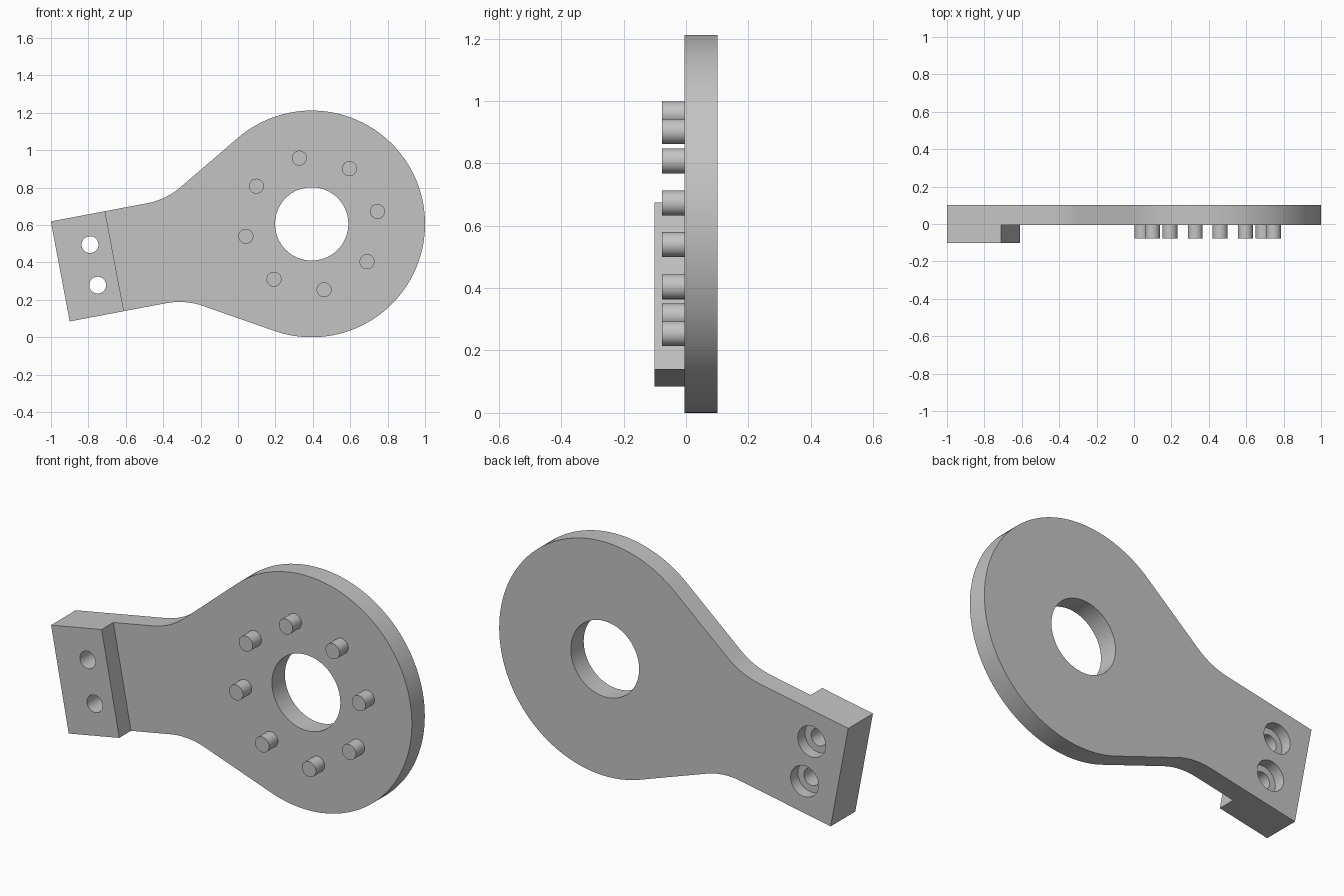
import bpy, bmesh
from math import radians, sin, cos, tan, pi

if "Cube" in bpy.data.objects:
    bpy.data.objects.remove(bpy.data.objects["Cube"])

TILT = radians(10.7)               # arm axis against the horizontal
CX, CZ, R = 0.394, 0.606, 0.606    # disc centre and radius
FRONT, FACE, PEG, BACK = -0.101, -0.005, -0.077, 0.101
END, PAD, HALF = -1.368, -1.073, 0.272   # arm end, pad edge, arm half width
TAPER, FILLET = radians(30), 0.38

grey = bpy.data.materials.new("machined grey")
grey.use_nodes = True
grey.diffuse_color = (0.55, 0.55, 0.55, 1)
grey.node_tree.nodes["Principled BSDF"].inputs["Base Color"].default_value = (0.55, 0.55, 0.55, 1)


def prism(name, outline, y0, y1):
    """Extrude an outline, given along and across the arm axis, from y0 to y1."""
    bm = bmesh.new()
    verts = [bm.verts.new((CX + u * cos(TILT) - v * sin(TILT), y0,
                           CZ + u * sin(TILT) + v * cos(TILT))) for u, v in outline]
    face = bm.faces.new(verts)
    top = bmesh.ops.extrude_face_region(bm, geom=[face])["geom"]
    moved = [g for g in top if isinstance(g, bmesh.types.BMVert)]
    bmesh.ops.translate(bm, verts=moved, vec=(0, y1 - y0, 0))
    bmesh.ops.recalc_face_normals(bm, faces=bm.faces)
    mesh = bpy.data.meshes.new(name)
    bm.to_mesh(mesh)
    bm.free()
    mesh.materials.append(grey)
    obj = bpy.data.objects.new(name, mesh)
    bpy.context.collection.objects.link(obj)
    return obj


def arc(u, v, r, a0, a1, n):
    return [(u + r * cos(a0 + (a1 - a0) * i / n), v + r * sin(a0 + (a1 - a0) * i / n))
            for i in range(n + 1)]


def circle(u, v, r, n):
    return arc(u, v, r, 0, 2 * pi, n)[:-1]


def activate(obj):
    bpy.ops.object.select_all(action="DESELECT")
    obj.select_set(True)
    bpy.context.view_layer.objects.active = obj


def cut(target, cutter):
    cutter.hide_render = True
    mod = target.modifiers.new("cut", "BOOLEAN")
    mod.operation, mod.solver, mod.object = "DIFFERENCE", "EXACT", cutter
    activate(target)
    bpy.ops.object.modifier_apply(modifier=mod.name)
    bpy.data.objects.remove(cutter)


def smooth(obj):
    activate(obj)
    bpy.ops.object.shade_smooth_by_angle(angle=radians(30))


# Upper half of the outline: arm end, fillet, then the disc; mirrored below
tangent = pi / 2 + TAPER
corner = R * cos(tangent) - (R * sin(tangent) - HALF) / tan(TAPER)
fillet_u = corner - FILLET * tan(TAPER / 2)
upper = [(END, HALF)]
upper += arc(fillet_u, HALF + FILLET, FILLET, -pi / 2, -pi / 2 + TAPER, 10)
upper += arc(0, 0, R, tangent, 0, 48)
lower = [(u, -v) for u, v in reversed(upper[:-1])]
body = prism("bracket_body", upper + lower, FRONT, BACK)

# Relieve the front so only the end pad keeps the full depth
cut(body, prism("relief_cutter", [(PAD, -1), (1, -1), (1, 1), (PAD, 1)], FRONT - 0.1, FACE))

# Central bore and two counterbored bolt holes
cut(body, prism("bore_cutter", circle(0, 0, 0.196, 64), -0.3, 0.3))
for v in (-0.109, 0.111):
    cut(body, prism("bolt_cutter", circle(-1.185, v, 0.045, 32), -0.3, 0.3))
    cut(body, prism("counterbore_cutter", circle(-1.185, v, 0.08, 40), BACK - 0.06, 0.3))
smooth(body)

# Ring of eight drive pegs
for i in range(8):
    a = i * pi / 4
    smooth(prism("drive_peg", circle(0.358 * cos(a), 0.358 * sin(a), 0.04, 32), PEG, FACE + 0.01))
